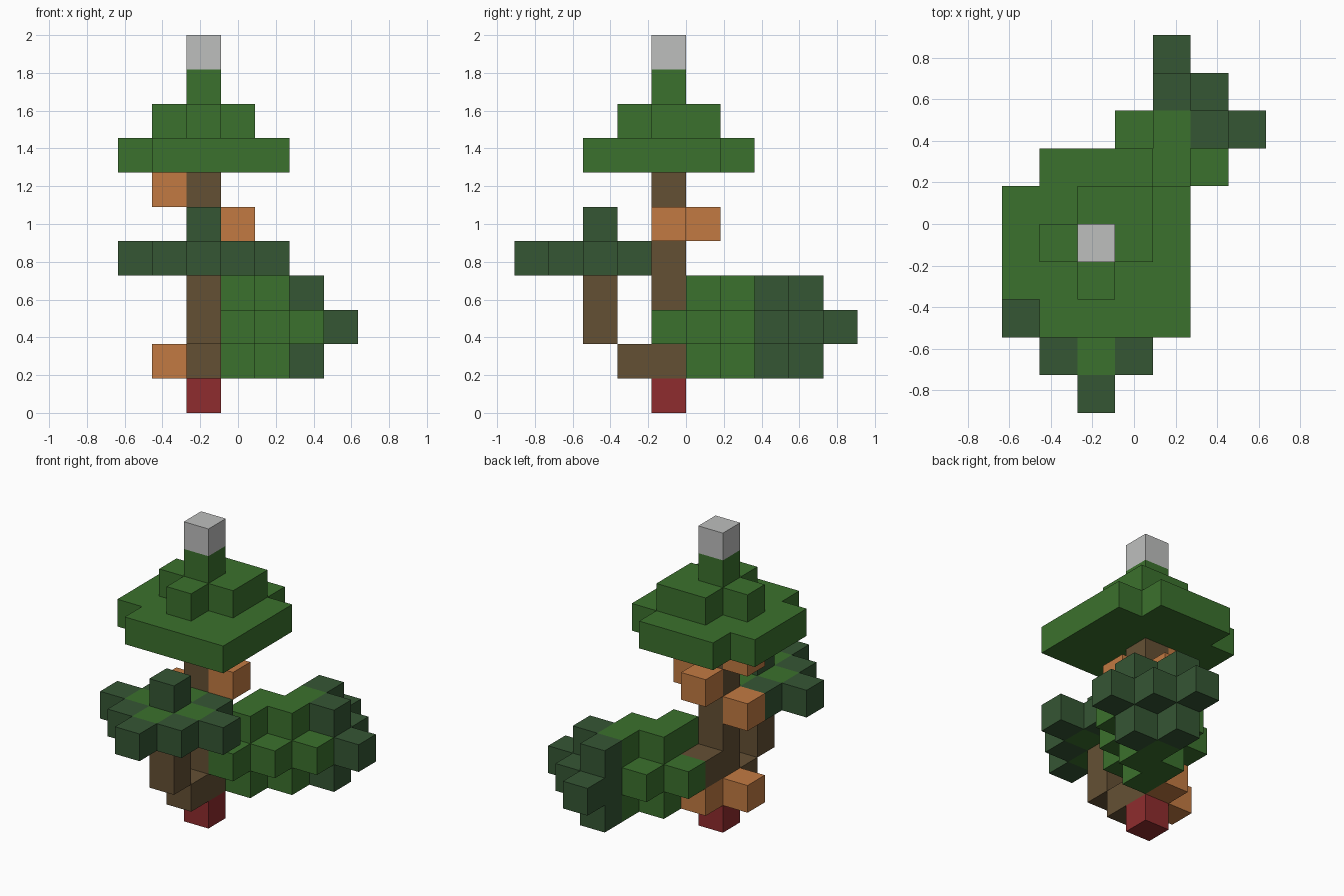
import bpy, bmesh
from mathutils import Vector

if "Cube" in bpy.data.objects:
    bpy.data.objects.remove(bpy.data.objects["Cube"], do_unlink=True)

UNIT = 2 / 11                      # edge of one block
CORNER = Vector((-3.5, -5, 0))     # grid corner, in blocks
AXES = [Vector(a) for a in ((1, 0, 0), (0, 1, 0), (0, 0, 1))]


def material(name, rgb):
    """Flat material from a display colour, stored as linear."""
    lin = [((c / 255 + 0.055) / 1.055) ** 2.4 for c in rgb]
    mat = bpy.data.materials.new(name)
    mat.use_nodes = True
    mat.diffuse_color = (*lin, 1)
    bsdf = mat.node_tree.nodes["Principled BSDF"]
    bsdf.inputs["Base Color"].default_value = (*lin, 1)
    bsdf.inputs["Roughness"].default_value = 0.9
    return mat


def box(xs, ys, zs):
    """Cells in inclusive index ranges."""
    return {(x, y, z) for x in range(xs[0], xs[1] + 1)
            for y in range(ys[0], ys[1] + 1) for z in range(zs[0], zs[1] + 1)}


def cross(cell):
    """A cell with its six face neighbours."""
    c = Vector(cell)
    near = [c] + [c + s * a for a in AXES for s in (-1, 1)]
    return {tuple(int(v) for v in n) for n in near}


def disc(x, y, z, radius):
    """Flat diamond of cells."""
    return {(i, j, z) for i, j, _ in box((x - radius, x + radius), (y - radius, y + radius), (z, z))
            if abs(i - x) + abs(j - y) <= radius}


def blocks(name, cells, mat):
    """Outer skin of a set of grid cells."""
    bm = bmesh.new()
    for cell in sorted(cells):
        mid = Vector(cell) + Vector((0.5, 0.5, 0.5))
        for n in range(3):
            for s in (-1, 1):
                out = s * AXES[n]
                if tuple(int(v) for v in Vector(cell) + out) in cells:
                    continue
                u, v = AXES[(n + 1) % 3] * s, AXES[(n + 2) % 3]
                ring = [mid + (out + a * u + b * v) / 2
                        for a, b in ((-1, -1), (1, -1), (1, 1), (-1, 1))]
                bm.faces.new([bm.verts.new((p + CORNER) * UNIT) for p in ring])
    bmesh.ops.remove_doubles(bm, verts=bm.verts[:], dist=UNIT / 100)
    mesh = bpy.data.meshes.new(name)
    bm.to_mesh(mesh)
    bm.free()
    mesh.materials.append(mat)
    obj = bpy.data.objects.new(name, mesh)
    bpy.context.collection.objects.link(obj)
    return obj


leaf = material("leaf green", (59, 113, 45))
dark_leaf = material("dark leaf green", (53, 86, 52))
bark = material("bark brown", (100, 80, 52))
bud = material("orange", (194, 122, 66))
root = material("root red", (143, 44, 46))
tip = material("tip grey", (190, 191, 190))

# Trunk, root and tip
TX, TY = 2, 4
trunk = box((TX, TX), (TY, TY), (1, 6))
blocks("root", {(TX, TY, 0)}, root)
blocks("trunk", trunk, bark)
blocks("tip", {(TX, TY, 10)}, tip)

# Branches leading to the two side canopies
front_branch = {(TX, 3, 1)} | box((TX, TX), (2, 2), (2, 3))
back_branch = {(TX, 5, 2)}
blocks("front_branch", front_branch, bark)
blocks("back_branch", back_branch, bark)
wood = trunk | front_branch | back_branch

# Orange knobs around the trunk
knobs = [(-1, 0, 1), (0, 1, 1), (-1, 0, 4), (1, 0, 5), (0, 1, 5), (-1, 0, 6)]
for n, (dx, dy, z) in enumerate(knobs):
    blocks(f"trunk_knob_{n + 1}", {(TX + dx, TY + dy, z)}, bud)

# Stepped crown
brim = (box((0, 4), (2, 5), (7, 7)) - {(0, 2, 7)}) | box((1, 3), (6, 6), (7, 7))
step = disc(TX, TY, 8, 1) | {(3, 5, 8)}
blocks("crown", brim | step | {(TX, TY, 9)}, leaf)

# Front canopy: green heart, dark rim and top
heart = disc(2, 2, 4, 1)
blocks("front_canopy_heart", heart, leaf)
blocks("front_canopy_rim", disc(2, 2, 4, 2) - heart - wood, dark_leaf)
blocks("front_canopy_top", {(2, 2, 5)}, dark_leaf)

# Back canopy: overlapping crosses, dark at the outer end
dark_cores = {(5, 7, 2), (4, 8, 2)}
green = set().union(*(cross((x, y, 2)) for x, y in ((3, 5), (3, 6), (4, 6), (4, 7))))
green -= wood | dark_cores
dark = set().union(*(cross(c) for c in dark_cores)) - green - {(3, 8, 2)}
blocks("back_canopy", green, leaf)
blocks("back_canopy_end", dark, dark_leaf)
